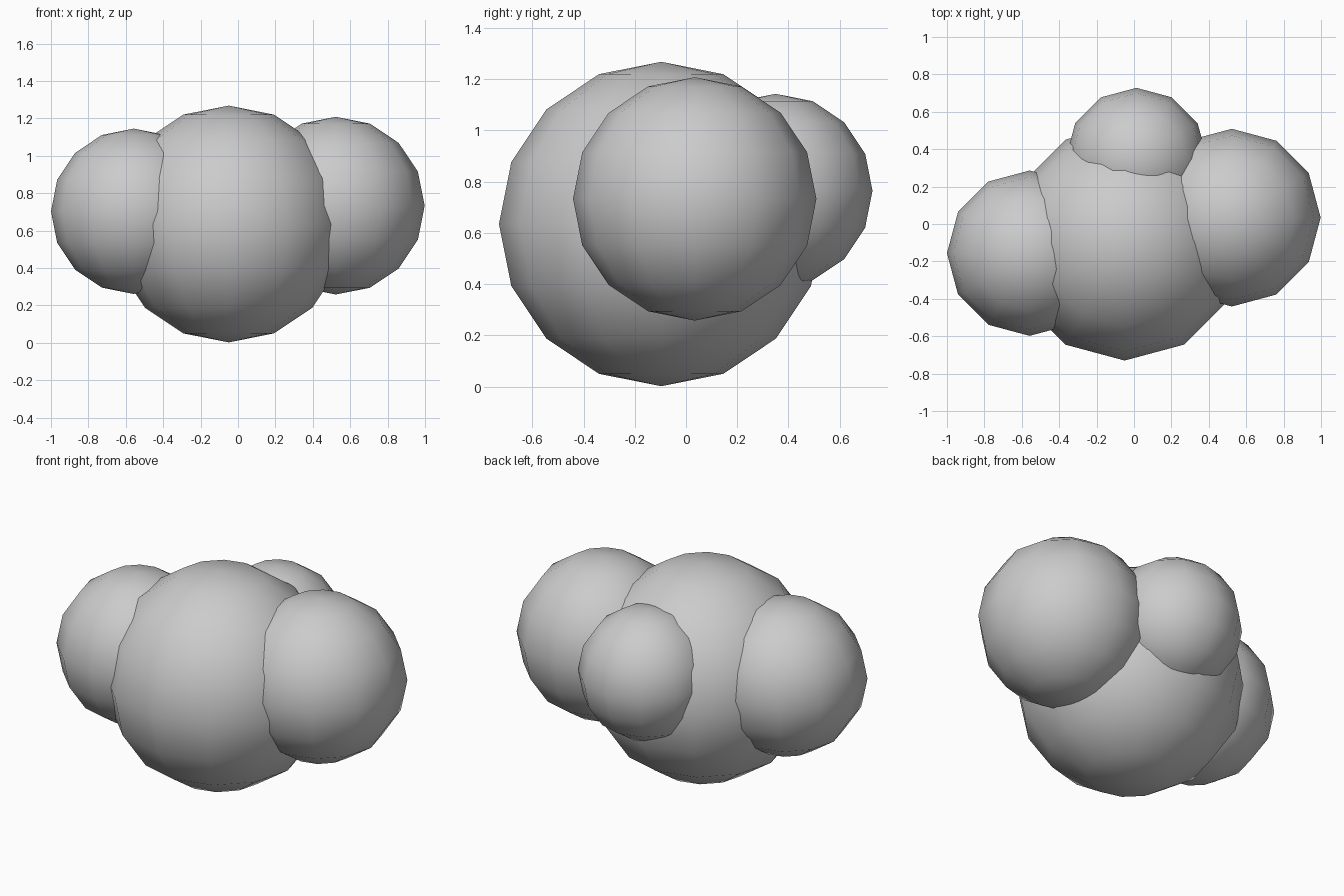
import bpy

if "Cube" in bpy.data.objects:
    bpy.data.objects.remove(bpy.data.objects["Cube"])


def puff(name, centre, radius):
    """Low-poly smooth-shaded ball with 12 segments and 8 rings."""
    bpy.ops.mesh.primitive_uv_sphere_add(segments=12, ring_count=8,
                                         radius=radius, location=centre)
    ball = bpy.context.object
    ball.name = name
    bpy.ops.object.shade_smooth()
    return ball


# Large central ball resting on the ground
puff("main_puff", (-0.05, -0.097, 0.635), 0.633)

# Smaller balls overlapping it on the sides and at the back
puff("right_puff", (0.523, 0.034, 0.733), 0.475)
puff("left_puff", (-0.558, -0.156, 0.703), 0.442)
puff("back_puff", (0.013, 0.35, 0.765), 0.378)
